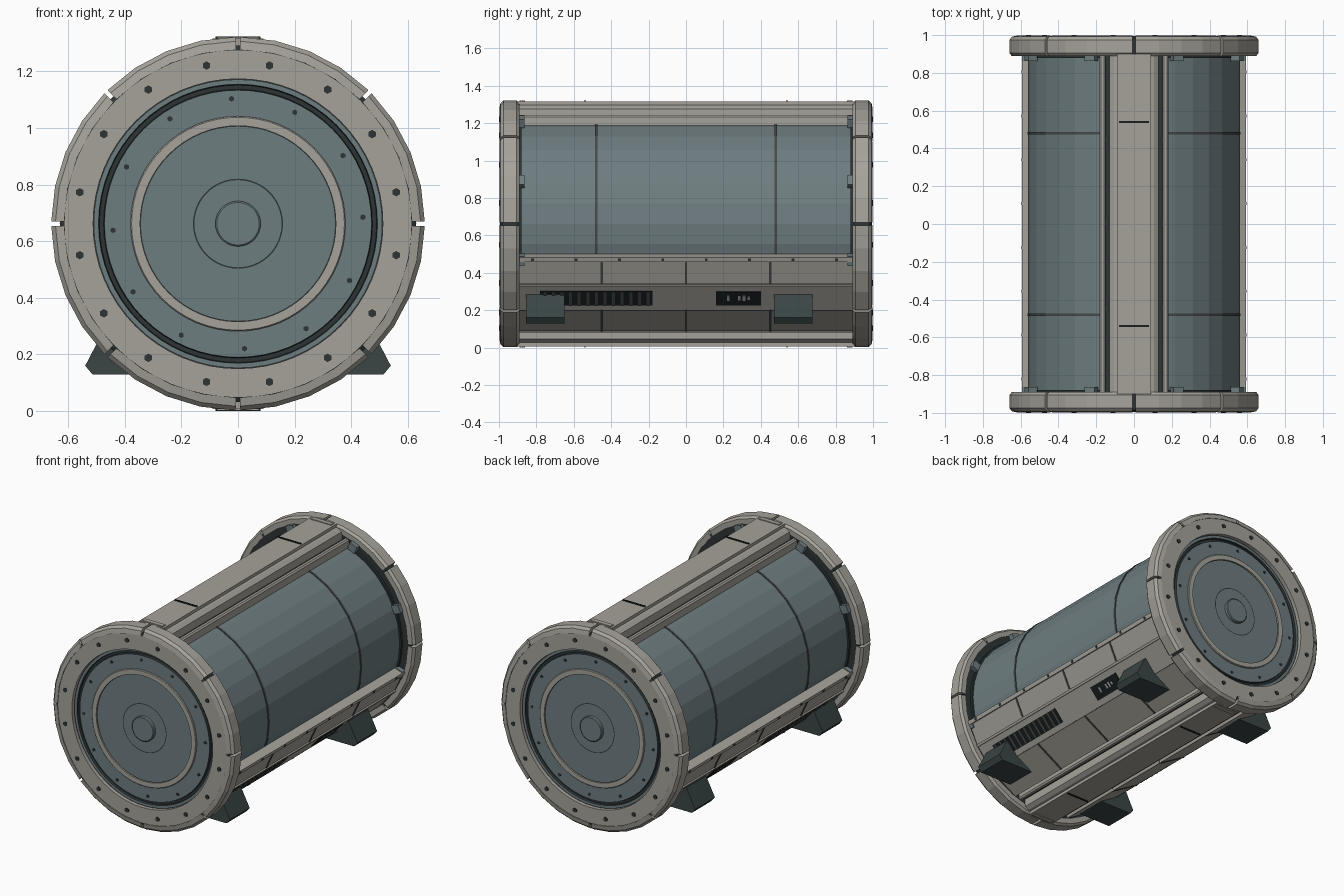
import bpy, bmesh, math
from mathutils import Matrix, Vector

if "Cube" in bpy.data.objects:
    bpy.data.objects.remove(bpy.data.objects["Cube"])

CZ = 0.662  # height of the drum axis

COLOURS = {
    "warm_grey": (0.38, 0.365, 0.325),
    "slate": (0.155, 0.205, 0.215),
    "charcoal": (0.026, 0.034, 0.035),
    "foot_grey": (0.044, 0.060, 0.060),
    "seam_grey": (0.060, 0.068, 0.066),
    "black": (0.010, 0.013, 0.013),
    "pale_grey": (0.36, 0.39, 0.38),
}
MATS = {}
for key, col in COLOURS.items():
    MATS[key] = bpy.data.materials.new(key)
    MATS[key].diffuse_color = (*col, 1)


def finish(name, bm, mats):
    bmesh.ops.remove_doubles(bm, verts=bm.verts, dist=1e-5)
    bmesh.ops.recalc_face_normals(bm, faces=bm.faces)
    me = bpy.data.meshes.new(name)
    bm.to_mesh(me)
    bm.free()
    for m in mats:
        me.materials.append(MATS[m])
    ob = bpy.data.objects.new(name, me)
    bpy.context.collection.objects.link(ob)
    return ob


def polar(r, deg, y):
    a = math.radians(deg)
    return Vector((r * math.cos(a), y, CZ + r * math.sin(a)))


def sweep(name, profile, angles, mat="warm_grey", end=1, full=False):
    """Turn a closed (radius, y[, colour]) profile round the drum axis."""
    bm = bmesh.new()
    cols = [p[2] if len(p) > 2 else mat for p in profile]
    mats = sorted(set(cols))
    rings = [[bm.verts.new(polar(p[0], a, p[1] * end)) for p in profile] for a in angles]
    n = len(profile)
    pairs = list(zip(rings, rings[1:]))
    if full:
        pairs.append((rings[-1], rings[0]))
    for A, B in pairs:
        for i in range(n):
            j = (i + 1) % n
            if profile[i][0] < 1e-4 and profile[j][0] < 1e-4:
                continue
            f = bm.faces.new((A[i], A[j], B[j], B[i]))
            f.material_index = mats.index(cols[i])
    if not full:
        bm.faces.new(rings[0])
        bm.faces.new(rings[-1])
    return finish(name, bm, mats)


def span(a0, a1, n):
    return [a0 + (a1 - a0) * i / n for i in range(n + 1)]


def circle(n):
    return [360 * i / n for i in range(n)]


def band(r0, r1, y0, y1):
    return [(r0, y0), (r1, y0), (r1, y1), (r0, y1)]


def blocks(name, items, mat):
    """Boxes lying on the drum: (radius, angle, y, radial, tangential, axial)."""
    bm = bmesh.new()
    for r, a, y, dr, dt, dy in items:
        m = Matrix.Translation(polar(r, a, y)) @ Matrix.Rotation(-math.radians(a), 4, 'Y')
        bmesh.ops.create_cube(bm, size=1, matrix=m @ Matrix.Diagonal((dr, dy, dt, 1)))
    return finish(name, bm, [mat])


def prism(name, pts, y0, y1, mat):
    bm = bmesh.new()
    A = [bm.verts.new((x, y0, z)) for x, z in pts]
    B = [bm.verts.new((x, y1, z)) for x, z in pts]
    bm.faces.new(A)
    bm.faces.new(B)
    for i in range(len(pts)):
        j = (i + 1) % len(pts)
        bm.faces.new((A[i], A[j], B[j], B[i]))
    return finish(name, bm, [mat])


def studs(name, radius, y, size, height, angles, sides=6):
    bm = bmesh.new()
    for a in angles:
        m = Matrix.Translation(polar(radius, a, y)) @ Matrix.Rotation(math.pi / 2, 4, 'X')
        bmesh.ops.create_cone(bm, cap_ends=True, segments=sides, radius1=size,
                              radius2=size, depth=height, matrix=m)
    return finish(name, bm, ["charcoal"])


# Drum barrel with two seam bands
sweep("barrel", [(0, -0.9), (0.56, -0.9), (0.56, 0.9), (0, 0.9)], circle(32), "slate", full=True)
for y in (-0.48, 0.48):
    sweep("barrel_seam", band(0.55, 0.564, y - 0.007, y + 0.007), circle(32), "seam_grey", full=True)

# End caps: hub, stepped disc, groove, and rim
S, W, D = "slate", "warm_grey", "charcoal"
cap = [(0, .992, S), (.075, .992, S), (.08, .988, S), (.08, .97, S), (.154, .97, D),
       (.159, .97, S), (.343, .97, D), (.346, .97, W), (.346, .98, W), (.376, .98, W),
       (.38, .976, W), (.38, .97, S), (.472, .97, D), (.475, .955, D), (.49, .955, D),
       (.493, .97, S), (.508, .97, D), (.512, .97, W), (.512, .995, W), (.613, .995, D),
       (.63, .985, D), (.63, .895, D), (.57, .895, D), (.57, .88, D), (0, .88, D)]
rim = [(.616, .998), (.645, .992), (.66, .975), (.66, .905), (.647, .89), (.615, .89)]
for end, side in ((-1, "front"), (1, "back")):
    sweep(side + "_cap", cap, circle(64), end=end, full=True)
    for k in range(8):
        sweep(side + "_rim_segment", rim, span(k * 45 + .7, k * 45 + 44.3, 4), end=end)
    studs(side + "_rim_bolts", .57, .9965 * end, .015, .007, [11.25 + 22.5 * k for k in range(16)])
    studs(side + "_disc_bolts", .442, .971 * end, .01, .007, [3 + 30 * k for k in range(12)])
    # Clamps where the barrel meets the cap
    blocks(side + "_clamps", [(.59, a, .88 * end, .05, .055, .035)
                              for a in (-19, 22.5, 67.5, 112.5, 157.5, 199)], "slate")

# Spine beams above and below, with side rails
half = [(.09, .655), (.09, .635), (.105, .632), (.13, .615), (.13, .50)]
rail = [(.15, .50), (.15, .575), (.158, .582), (.175, .582), (.183, .572), (.183, .50)]
for s, side in ((1, "top"), (-1, "bottom")):
    pts = [(x, CZ + s * z) for x, z in half]
    prism(side + "_beam", pts + [(-x, z) for x, z in reversed(pts)], -.9, .9, "warm_grey")
    prism(side + "_beam_bed", [(-.155, CZ + s * .5), (.155, CZ + s * .5),
                               (.155, CZ + s * .564), (-.155, CZ + s * .564)], -.89, .89, "charcoal")
    for m in (-1, 1):
        prism(side + "_rail", [(m * x, CZ + s * z) for x, z in rail], -.89, .89, "warm_grey")
        blocks(side + "_rail_links", [(.578, s * (90 - m * 15.6), y, .02, .035, .018)
                                      for y in (-.45, 0, .45)], "charcoal")
    blocks(side + "_beam_stripes", [(.6575, s * 90, y, .009, .16, .008) for y in (-.54, .54)], "black")
    # Thin pads on the rim crests
    blocks(side + "_rim_pads", [(.656, s * 90, y, .008, .15, .03) for y in (-.875, .875)], "warm_grey")

# Lower side armour on both flanks
for m, side in ((1, "right"), (-1, "left")):
    def ang(a):
        return a if m == 1 else 180 - a
    sweep(side + "_side_panel", band(.54, .61, -.89, .89), [ang(a) for a in (-18, -32, -49, -70)])
    blocks(side + "_panel_rail", [(.59, ang(-18), 0, .06, .026, 1.78)], "warm_grey")
    blocks(side + "_panel_ridge", [(.609, ang(-32.3), 0, .018, .016, 1.78)], "warm_grey")
    blocks(side + "_panel_rail_bolts", [(.6195, ang(-18), -.82 + .232 * k, .006, .015, .015)
                                        for k in range(8)], "charcoal")
    blocks(side + "_lower_seam", [(.606, ang(-49.3), 0, .01, .006, 1.78)], "seam_grey")
    for a0, a1 in ((-18, -32), (-49, -70)):
        for y in (-.45, 0, .45):
            sweep(side + "_panel_seam", band(.58, .614, y - .006, y + .006),
                  [ang(a0), ang(a1)], "seam_grey")
    # Louvred vent
    va = ang(-41.2)
    blocks(side + "_vent", [(.602, va, -.48, .01, .10, .60)], "black")
    blocks(side + "_vent_slats", [(.607, va, -.755 + .046 * k, .008, .095, .016)
                                  for k in range(13)], "seam_grey")
    # Control plate with small markings
    blocks(side + "_control_plate", [(.603, va, .28, .01, .095, .24)], "black")
    blocks(side + "_control_marks", [(.608, va + m * .4, y, .004, h, .014) for y, h in
                                     ((.225, .035), (.285, .03), (.31, .035), (.335, .02))], "pale_grey")
    # Wedge feet
    foot = [(.475, .285), (.54, .16), (.515, .13), (.28, .13), (.36, .285)]
    for y0, y1 in ((-.855, -.65), (.47, .675)):
        prism(side + "_foot", [(m * x, z) for x, z in foot], y0, y1, "foot_grey")

for m in bpy.data.materials:
    if m.users and not m.is_grease_pencil:
        m.use_nodes = True
        m.node_tree.nodes["Principled BSDF"].inputs["Base Color"].default_value = m.diffuse_color
